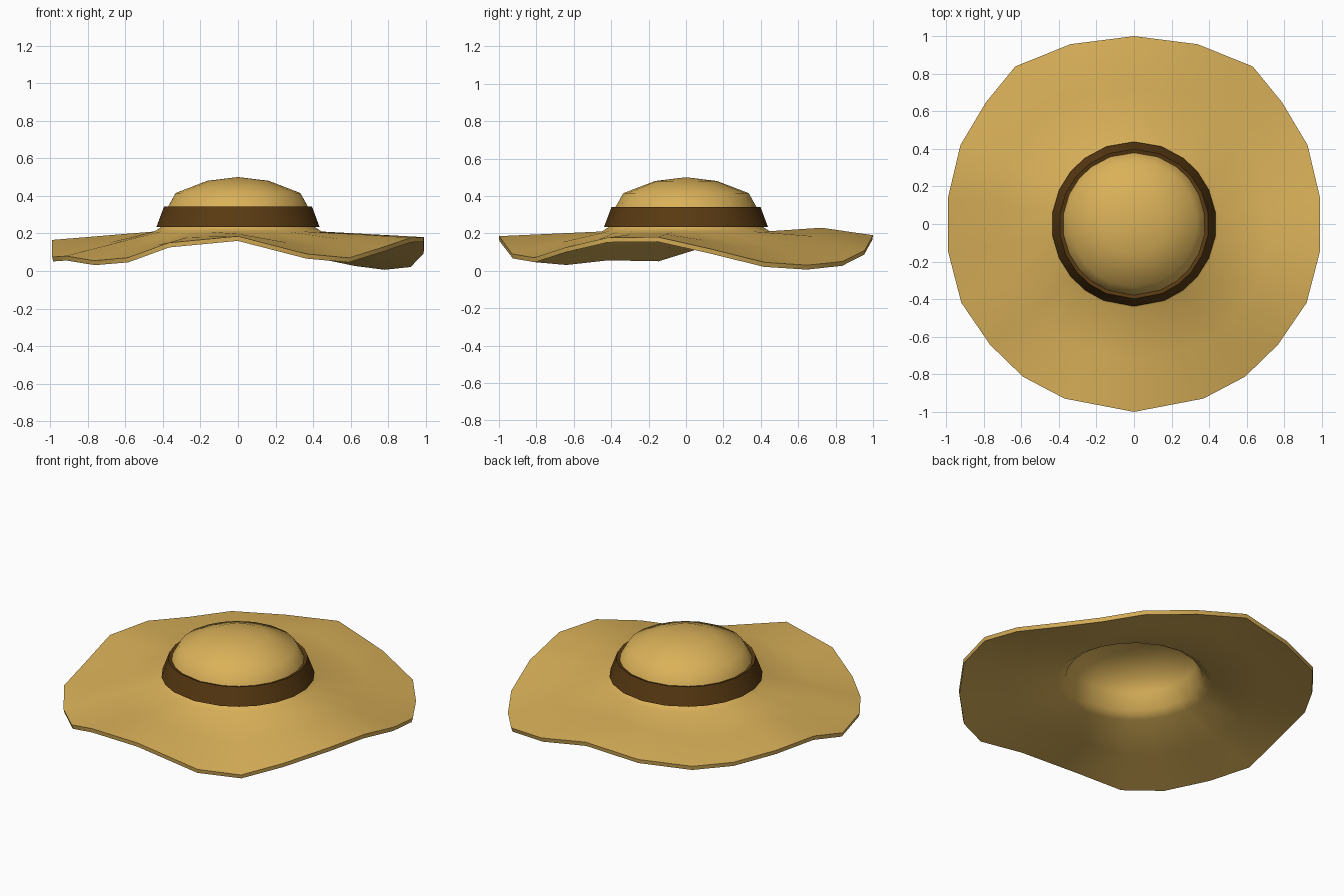
import bpy
import bmesh
from math import radians, sin, cos

cube = bpy.data.objects.get("Cube")
if cube:
    bpy.data.objects.remove(cube)

THICK = 0.025


def make_material(name, color):
    mat = bpy.data.materials.new(name)
    mat.use_nodes = True
    mat.diffuse_color = color
    mat.node_tree.nodes["Principled BSDF"].inputs["Base Color"].default_value = color
    return mat


straw = make_material("straw", (0.70, 0.44, 0.10, 1))
leather = make_material("dark_brown", (0.10, 0.042, 0.006, 1))

# Brim spokes, front to back: angle, rim radius, rim height on the left and right sides
spokes = [
    (0, 1.0, 0.16, 0.16), (21.7, 1.0, 0.065, 0.125), (36, 1.005, 0.045, 0.045),
    (50, 1.0, 0.10, 0.03), (65.5, 1.01, 0.152, 0.055), (81.4, 1.0, 0.155, 0.05),
    (98, 1.0, 0.09, 0.14), (114.5, 1.015, 0.02, 0.14), (129.5, 1.02, 0.005, 0.115),
    (143, 1.05, 0.025, 0.12), (160.5, 1.015, 0.085, 0.13), (180, 1.0, 0.165, 0.165),
]
around = [(radians(a), r, left) for a, r, left, right in spokes]
around += [(radians(-a), r, right) for a, r, left, right in spokes[-2:0:-1]]


def finish(bm, name, mat, angle):
    mesh = bpy.data.meshes.new(name)
    bm.to_mesh(mesh)
    bm.free()
    mesh.materials.append(mat)
    obj = bpy.data.objects.new(name, mesh)
    bpy.context.collection.objects.link(obj)
    bpy.ops.object.select_all(action='DESELECT')
    obj.select_set(True)
    bpy.context.view_layer.objects.active = obj
    return obj


def bridge(bm, inner, outer):
    n = len(inner)
    for i in range(n):
        j = (i + 1) % n
        bm.faces.new((inner[i], outer[i], outer[j], inner[j]))


def ring(bm, radius, height):
    return [bm.verts.new((radius * sin(a), -radius * cos(a), height)) for a, _, _ in around]


# Hat shell: domed crown flowing into the wavy brim
bm = bmesh.new()
tip = bm.verts.new((0, 0, 0.5))
profile = [(0.165, 0.48), (0.335, 0.415), (0.383, 0.33), (0.41, 0.235), (0.45, 0.21)]
rings = [ring(bm, r, z) for r, z in profile]
for blend in (0.5, 1.0):
    loop = []
    for a, rim, low in around:
        r = 0.45 + (rim - 0.45) * blend
        z = 0.21 + (low + THICK - 0.21) * blend
        if blend < 1:
            z += 0.03 * max(0, -cos(a)) ** 4
        loop.append(bm.verts.new((r * sin(a), -r * cos(a), z)))
    rings.append(loop)
for i, v in enumerate(rings[0]):
    bm.faces.new((tip, v, rings[0][(i + 1) % len(around)]))
for inner, outer in zip(rings, rings[1:]):
    bridge(bm, inner, outer)
hat = finish(bm, "hat_crown_and_brim", straw, 70)
solid = hat.modifiers.new("thickness", 'SOLIDIFY')
solid.thickness = THICK
solid.offset = -1
bpy.ops.object.modifier_apply(modifier=solid.name)
bpy.ops.object.shade_smooth_by_angle(angle=radians(70))

# Hat band: tapered ring around the crown
bm = bmesh.new()
section = [(0.373, 0.335), (0.398, 0.342), (0.438, 0.235), (0.402, 0.232)]
loops = [ring(bm, r, z) for r, z in section]
for k in range(len(loops)):
    bridge(bm, loops[k], loops[(k + 1) % len(loops)])
finish(bm, "hat_band", leather, 40)
bpy.ops.object.shade_smooth_by_angle(angle=radians(40))
